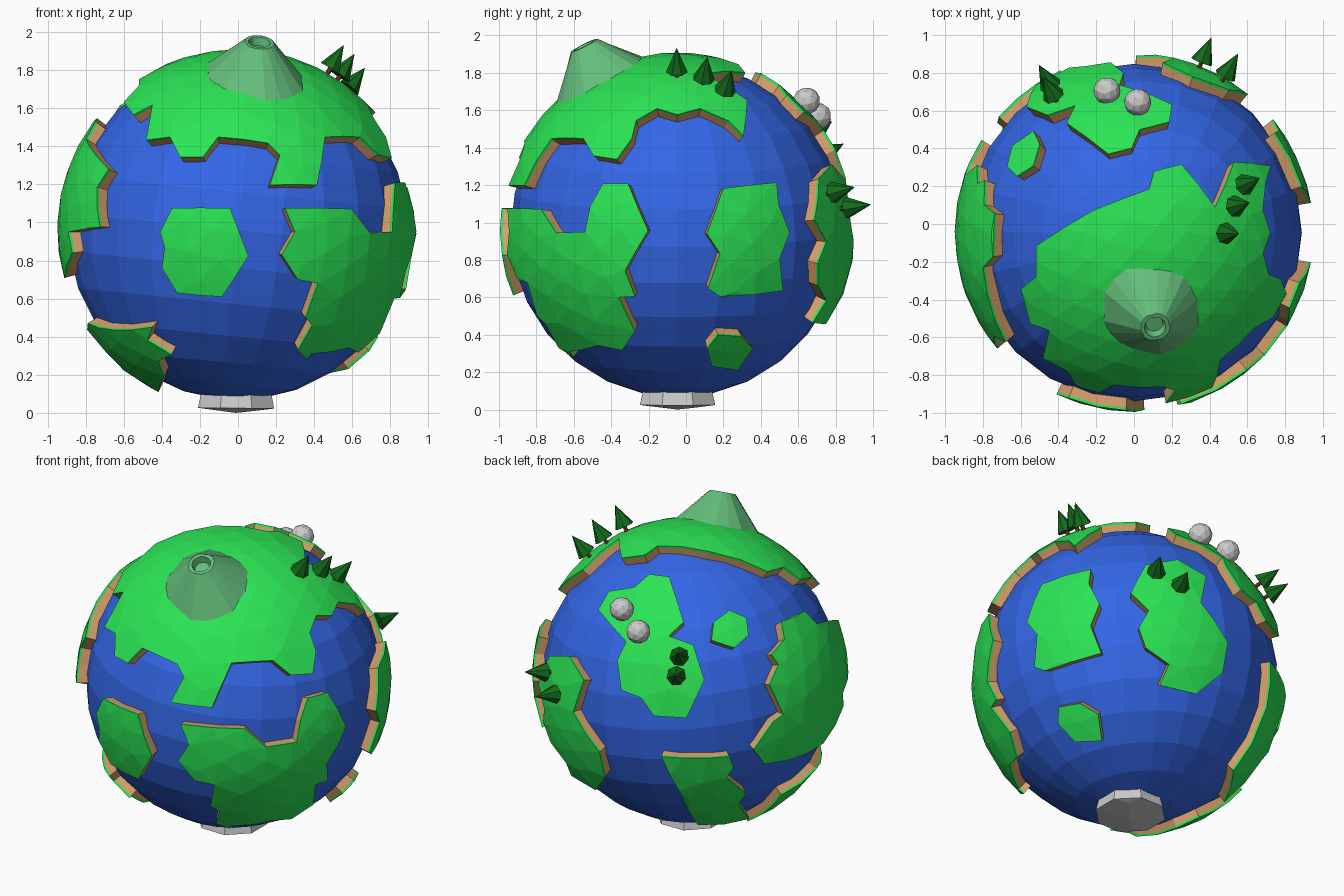
import bpy, bmesh, math, random
from mathutils import Vector, Matrix
from mathutils.geometry import delaunay_2d_cdt

if "Cube" in bpy.data.objects:
    bpy.data.objects.remove(bpy.data.objects["Cube"])

random.seed(4)
C = Vector((0, -0.045, 0.96))      # globe centre
R_SEA, R_LAND = 0.893, 0.95


def material(name, rgb):
    m = bpy.data.materials.new(name)
    m.diffuse_color = (*rgb, 1)
    m.use_nodes = True
    m.node_tree.nodes["Principled BSDF"].inputs["Base Color"].default_value = m.diffuse_color
    return m


GRASS = material("grass", (0.024, 0.78, 0.09))
SOIL = material("soil", (0.68, 0.35, 0.15))
WATER = material("water", (0.034, 0.135, 0.80))
LEAF = material("leaf", (0.006, 0.15, 0.011))
BARK = material("bark", (0.15, 0.05, 0.015))
SLOPE = material("slope", (0.13, 0.52, 0.20))


def finish(name, bm, mats=()):
    me = bpy.data.meshes.new(name)
    bm.to_mesh(me)
    bm.free()
    for m in mats:
        me.materials.append(m)
    ob = bpy.data.objects.new(name, me)
    bpy.context.collection.objects.link(ob)
    return ob


def radial(direction, r):
    """Matrix whose z axis points away from the globe centre, at distance r."""
    d = Vector(direction).normalized()
    return Matrix.Translation(C + d * r) @ d.to_track_quat('Z', 'Y').to_matrix().to_4x4()


# Viewing planes (right, up) used to draw coastlines onto the globe
VIEWS = {
    "front": (Vector((1, 0, 0)), Vector((0, 0, 1))),
    "right": (Vector((0, 1, 0)), Vector((0, 0, 1))),
    "top": (Vector((1, 0, 0)), Vector((0, 1, 0))),
    "bottom": (Vector((1, 0, 0)), Vector((0, -1, 0))),
    "back_left": (Vector((-.819, -.574, 0)), Vector((.233, -.333, .9135))),
    "back_right": (Vector((-.76, .65, 0)), Vector((.325, .38, .866))),
}


def land(name, *parts, r=R_LAND, mats=(GRASS, SOIL)):
    """Raised plate on the globe; parts alternate view name, coastline points."""
    dirs = []
    for view, pts in zip(parts[::2], parts[1::2]):
        right, up = VIEWS[view]
        n = right.cross(up)
        for u, v in pts:
            d = math.sqrt(max(0.0, R_LAND ** 2 - u * u - v * v))
            dirs.append((right * u + up * v + n * d).normalized())
    # flatten around the middle direction
    mid = sum(dirs, Vector()).normalized()
    e1 = mid.orthogonal().normalized()
    e2 = mid.cross(e1)

    def flat(d):
        t = d - mid * d.dot(mid)
        return Vector((t.dot(e1), t.dot(e2))).normalized() * d.angle(mid)

    def curved(p, rad):
        a = p.length
        t = (e1 * p.x + e2 * p.y) / a if a > 1e-6 else e1
        return C + (mid * math.cos(a) + t * math.sin(a)) * rad

    outline = []
    for i, a in enumerate(dirs):
        b = dirs[(i + 1) % len(dirs)]
        k = max(1, round(a.angle(b) / 0.17))
        outline += [flat(a.lerp(b, j / k).normalized()) for j in range(k)]
    count = len(outline)
    ext = max(p.length for p in outline)
    step = 0.17
    m = int(ext / step) + 2
    inner = [Vector(((i + 0.5 * (j % 2)) * step, j * step * 0.87))
             for i in range(-m, m + 1) for j in range(-m, m + 1)]
    inner = [p for p in inner if min((p - q).length for q in outline) > 0.08]
    co, _, tris, *_ = delaunay_2d_cdt(outline + inner, [], [list(range(count))], 1, 1e-5)
    bm = bmesh.new()
    used = {i: bm.verts.new(curved(co[i], r)) for i in sorted({i for t in tris for i in t})}
    flat_of = {v: co[i] for i, v in used.items()}
    for t in tris:
        f = bm.faces.new([used[i] for i in t])
        f.normal_update()
        if f.normal.dot(f.calc_center_median() - C) < 0:
            f.normal_flip()
    # grass lip, then soil cliff
    rim = [(e.link_loops[0].vert, e.link_loops[0].link_loop_next.vert)
           for e in bm.edges if len(e.link_faces) == 1]
    upper = {v: v for pair in rim for v in pair}
    for slot, rad in ((0, r - 0.014), (len(mats) - 1, R_SEA - 0.03)):
        lower = {v: bm.verts.new(curved(flat_of[v], rad)) for v in upper}
        for a, b in rim:
            f = bm.faces.new((upper[b], upper[a], lower[a], lower[b]))
            f.material_index = max(0, slot)
        upper = lower
    return finish(name, bm, mats)


# Ocean
bm = bmesh.new()
bmesh.ops.create_uvsphere(bm, u_segments=24, v_segments=14, radius=R_SEA,
                          matrix=Matrix.Translation(C) @ Matrix.Rotation(0.1, 4, 'Y'))
finish("ocean", bm, [WATER])

# Continents and islands
land("north_continent",
     "top", [(.725, .352), (.53, .373), (.43, .135), (.25, .362), (.106, .325), (.08, .23),
             (-.22, .115), (-.52, -.072), (-.52, -.235), (-.6, -.3)],
     "front", [(-.55, .605), (-.45, .657), (-.483, .473), (-.357, .489), (-.304, .384),
               (-.184, .384), (-.105, .489), (.157, .457), (.22, .394), (.168, .237),
               (.415, .237), (.457, .489), (.64, .489)],
     "right", [(-.45, .397), (-.325, .378), (-.245, .489), (-.222, .585), (-.11, .65),
               (-.003, .617), (.12, .65), (.27, .585)])
land("front_right_continent",
     "front", [(.247, .116), (.598, .111), (.693, -.015), (.81, -.01)],
     "right", [(-.468, .126), (-.40, .249), (-.265, .249), (-.158, -.003), (-.281, -.217),
               (-.228, -.356), (-.315, -.36), (-.228, -.543), (-.297, -.644),
               (-.425, -.618), (-.575, -.65)],
     "front", [(.36, -.68), (.315, -.63), (.39, -.5), (.355, -.46), (.42, -.28), (.315, -.26),
               (.23, -.13), (.30, -.01)])
land("front_island",
     "front", [(-.346, .116), (-.042, .116), (.055, -.136), (-.084, -.35), (-.32, -.33),
               (-.4, -.2), (-.385, -.09), (-.41, -.01)])
land("left_continent",
     "front", [(-.68, .32), (-.74, .226), (-.74, .116), (-.724, .016), (-.892, -.01), (-.87, -.12)],
     "back_left", [(.80, -.41), (.70, -.47), (.446, -.53), (.38, -.44), (.5, -.271),
                   (.56, -.229), (.476, -.048), (.53, .072), (.488, .133), (.566, .223),
                   (.548, .331), (.687, .39), (.76, .313)])
land("lower_left_continent",
     "front", [(-.79, -.49), (-.45, -.51), (-.475, -.58), (-.35, -.655), (-.42, -.69), (-.39, -.77)],
     "back_right", [(.28, -.895), (.42, -.83)],
     "back_left", [(.548, -.72)])
land("lower_back_continent",
     "back_left", [(-.175, -.48), (.235, -.48), (.26, -.55), (.217, -.61), (.337, -.71), (.29, -.77)],
     "back_right", [(.57, -.74), (.63, -.55), (.74, -.39), (.83, -.17)])
land("right_continent",
     "right", [(.243, .222), (.53, .254), (.54, .14), (.60, -.013), (.547, -.152),
               (.564, -.324), (.227, -.356), (.163, -.313), (.227, -.126), (.157, -.02)])
land("right_island",
     "right", [(.216, -.56), (.344, -.57), (.403, -.634), (.323, -.75), (.184, -.73), (.157, -.634)])
land("back_right_continent",
     "back_right", [(.108, .69), (.30, .72), (.47, .62), (.44, .46), (.60, .22), (.57, .04),
                    (.41, -.09), (.19, -.036), (.247, .09), (.108, .19), (.066, .31),
                    (.126, .416), (.018, .52)])
land("back_continent",
     "back_left", [(-.247, .614), (-.127, .60), (-.04, .33), (-.13, .247), (.018, .193),
                   (.084, -.018), (-.024, -.247), (-.22, -.235), (-.295, -.127), (-.416, -.08),
                   (-.44, .10), (-.386, .21), (-.554, .40), (-.49, .51), (-.337, .536)])
land("back_left_island",
     "back_left", [(.235, .40), (.337, .355), (.35, .25), (.265, .175), (.127, .22), (.14, .33)])

# Grey foot under the globe
foot = [(0.215 * math.cos(a) - 0.01, 0.215 * math.sin(a))
        for a in (math.tau * (i + 0.5) / 8 for i in range(8))]
land("foot", "bottom", foot, r=0.96, mats=())

# Volcano: a lathed cone with a sunken crater
bm = bmesh.new()
N = 20
rings = []
for rad, h, wobble in ((.297, .87, .02), (.078, 1.112, .004), (.058, 1.112, .002), (.045, 1.07, 0)):
    ring = []
    for i in range(N):
        a, q = math.tau * i / N, rad + random.uniform(-wobble, wobble)
        ring.append(bm.verts.new((q * math.cos(a), q * math.sin(a), h)))
    rings.append(ring)
for lo, hi in zip(rings, rings[1:]):
    for i in range(N):
        j = (i + 1) % N
        bm.faces.new((lo[i], lo[j], hi[j], hi[i]))
bm.faces.new(rings[-1])
bm.transform(radial((.112, -.503, .992), 0))
finish("volcano", bm, [SLOPE])

# Trees, given by the direction of their tips
TREES = [(.56, -.005, .98), (.615, .16, .93), (.67, .29, .857),
         (.553, .95, .23), (.41, 1.035, .136),
         (-.455, .775, .545), (-.47, .828, .43)]
for i, d in enumerate(TREES, 1):
    bm = bmesh.new()
    bmesh.ops.create_cone(bm, cap_ends=True, segments=7, radius1=.06, radius2=0, depth=.142,
                          matrix=radial(d, 1.05))
    finish(f"tree_top_{i}", bm, [LEAF])
    bm = bmesh.new()
    bmesh.ops.create_cone(bm, cap_ends=True, segments=6, radius1=.013, radius2=.013, depth=.07,
                          matrix=radial(d, .955))
    finish(f"tree_trunk_{i}", bm, [BARK])

# Boulders
for i, d in enumerate([(-.143, .749, .607), (.02, .69, .69)], 1):
    bm = bmesh.new()
    bmesh.ops.create_icosphere(bm, subdivisions=2, radius=.073, matrix=radial(d, .976))
    finish(f"boulder_{i}", bm)
